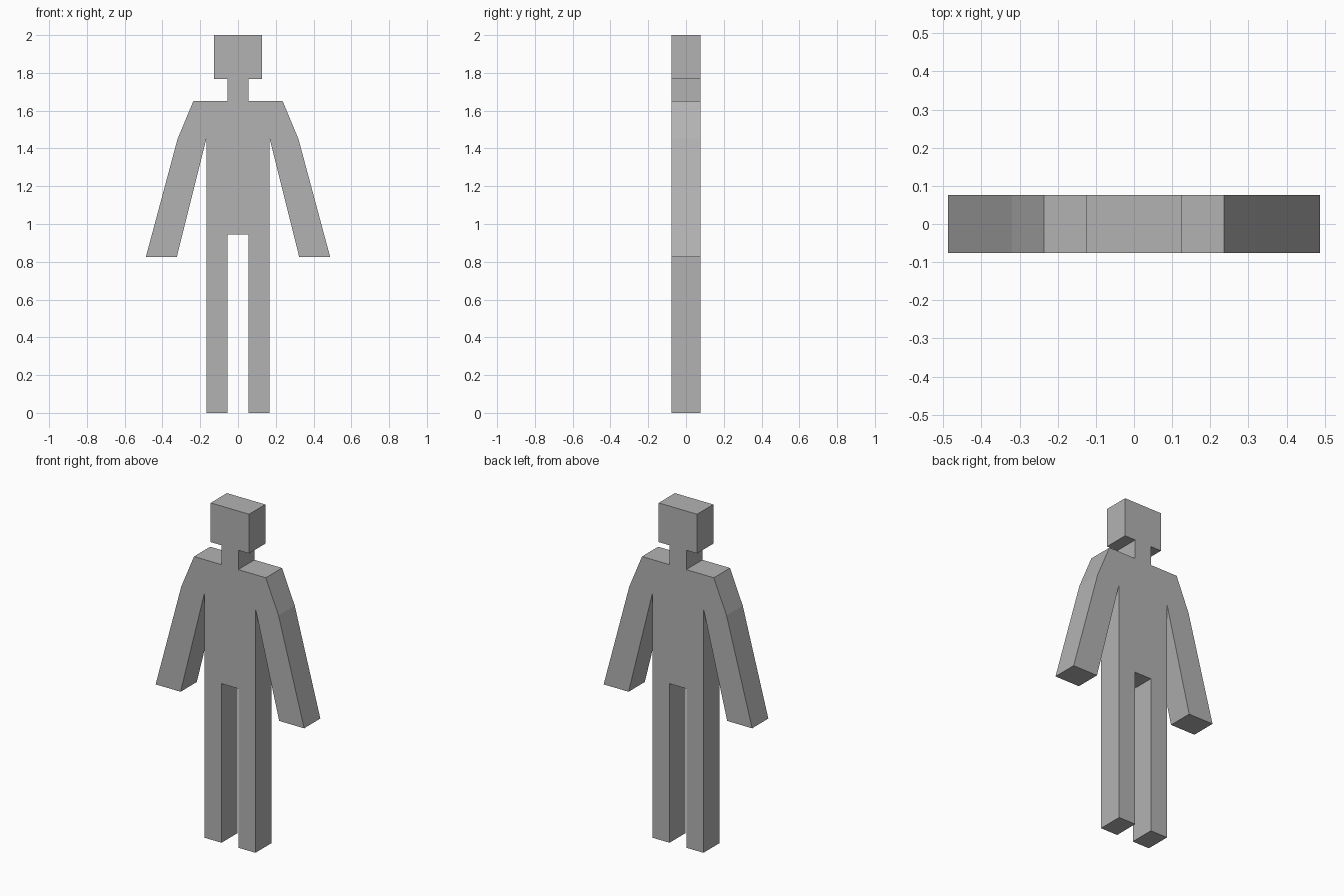
import bpy
import bmesh

if "Cube" in bpy.data.objects:
    bpy.data.objects.remove(bpy.data.objects["Cube"])

DEPTH = 0.152

# Right half of the figure outline (x, z), from crotch round to crown
half = [
    (0.055, 0.945), (0.055, 0.0), (0.168, 0.0),        # inner leg, foot
    (0.168, 1.45),                                     # armpit
    (0.324, 0.825), (0.488, 0.825),                    # hand
    (0.32, 1.45), (0.236, 1.652),                      # elbow side, shoulder
    (0.055, 1.652), (0.055, 1.767),                    # neck
    (0.126, 1.767), (0.126, 2.0),                      # head
]
outline = half + [(-x, z) for x, z in reversed(half)]

grey = bpy.data.materials.new("plain grey")
grey.diffuse_color = (0.45, 0.45, 0.45, 1.0)
grey.use_nodes = True
grey.node_tree.nodes["Principled BSDF"].inputs["Base Color"].default_value = grey.diffuse_color

# Flat figure extruded front to back
bm = bmesh.new()
front = bm.faces.new([bm.verts.new((x, -DEPTH / 2, z)) for x, z in outline])
result = bmesh.ops.extrude_face_region(bm, geom=[front], use_keep_orig=True)
back = [v for v in result["geom"] if isinstance(v, bmesh.types.BMVert)]
bmesh.ops.translate(bm, verts=back, vec=(0, DEPTH, 0))
bmesh.ops.recalc_face_normals(bm, faces=bm.faces)

mesh = bpy.data.meshes.new("standing_figure")
bm.to_mesh(mesh)
bm.free()
mesh.materials.append(grey)
bpy.context.collection.objects.link(bpy.data.objects.new("standing_figure", mesh))
